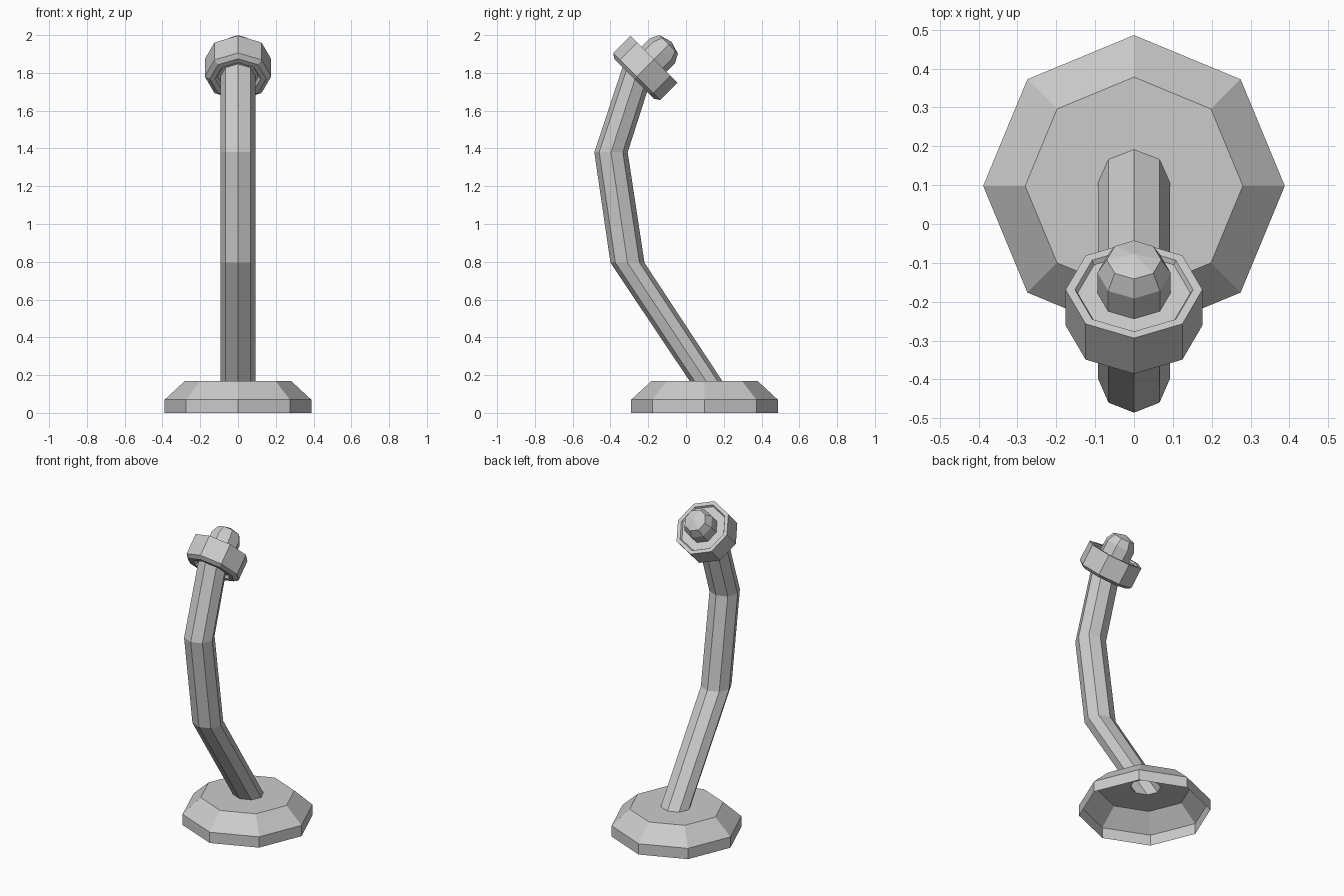
import bpy, bmesh, math
from mathutils import Vector

if "Cube" in bpy.data.objects:
    bpy.data.objects.remove(bpy.data.objects["Cube"])

SIDES = 8


def ring(center, radius, tilt=0.0, squash=1.0):
    """Octagon around a centre in the yz plane; tilt leans its axis from z toward +y."""
    pts = []
    for i in range(SIDES):
        a = 2 * math.pi * i / SIDES
        u, v = radius * math.cos(a), radius * squash * math.sin(a)
        pts.append(Vector((u, center[0] + v * math.cos(tilt),
                           center[1] - v * math.sin(tilt))))
    return pts


def loft(name, rings, cap_end=False):
    bm = bmesh.new()
    loops = [[bm.verts.new(p) for p in r] for r in rings]
    for lo, hi in zip(loops, loops[1:]):
        for i in range(SIDES):
            j = (i + 1) % SIDES
            bm.faces.new((lo[i], lo[j], hi[j], hi[i]))
    if cap_end:
        tip = bm.verts.new(sum((v.co for v in loops[-1]), Vector()) / SIDES
                           + cap_end)
        for i in range(SIDES):
            bm.faces.new((loops[-1][i], loops[-1][(i + 1) % SIDES], tip))
    me = bpy.data.meshes.new(name)
    bm.to_mesh(me)
    bm.free()
    ob = bpy.data.objects.new(name, me)
    bpy.context.collection.objects.link(ob)
    return ob


TILT = math.radians(45)
AXIS = Vector((0, math.sin(TILT), math.cos(TILT)))
HEAD = Vector((0, -0.169, 1.873))  # centre of the collar's upper face


def head_ring(radius, t):
    c = HEAD + AXIS * t
    return ring((c.y, c.z), radius, TILT)


# hollow base, open below, with a hole where the stem joins
loft("base", [ring((0.098, 0.0), 0.388), ring((0.098, 0.07), 0.388),
              ring((0.098, 0.17), 0.28), ring((0.105, 0.17), 0.093, 0, 0.93)])

# bent stem running up into the collar
loft("stem", [ring((0.105, 0.17), 0.093, 0, 0.93),
              ring((-0.31, 0.795), 0.093, 0, 0.97),
              ring((-0.397, 1.38), 0.093, 0, 0.95),
              head_ring(0.092, -0.14), head_ring(0.092, -0.11)])

# collar with shallow recesses on both faces
collar = [(0.088, -0.128), (0.11, -0.128), (0.12, -0.148), (0.15, -0.148),
          (0.176, -0.13), (0.176, 0.0), (0.152, 0.0), (0.145, -0.012),
          (0.085, -0.012)]
loft("collar", [head_ring(r, t) for r, t in collar])

# rounded knob on top
knob = [(0.094, -0.02), (0.094, 0.062), (0.070, 0.109)]
loft("knob", [head_ring(r, t) for r, t in knob], cap_end=AXIS * 0.021)
